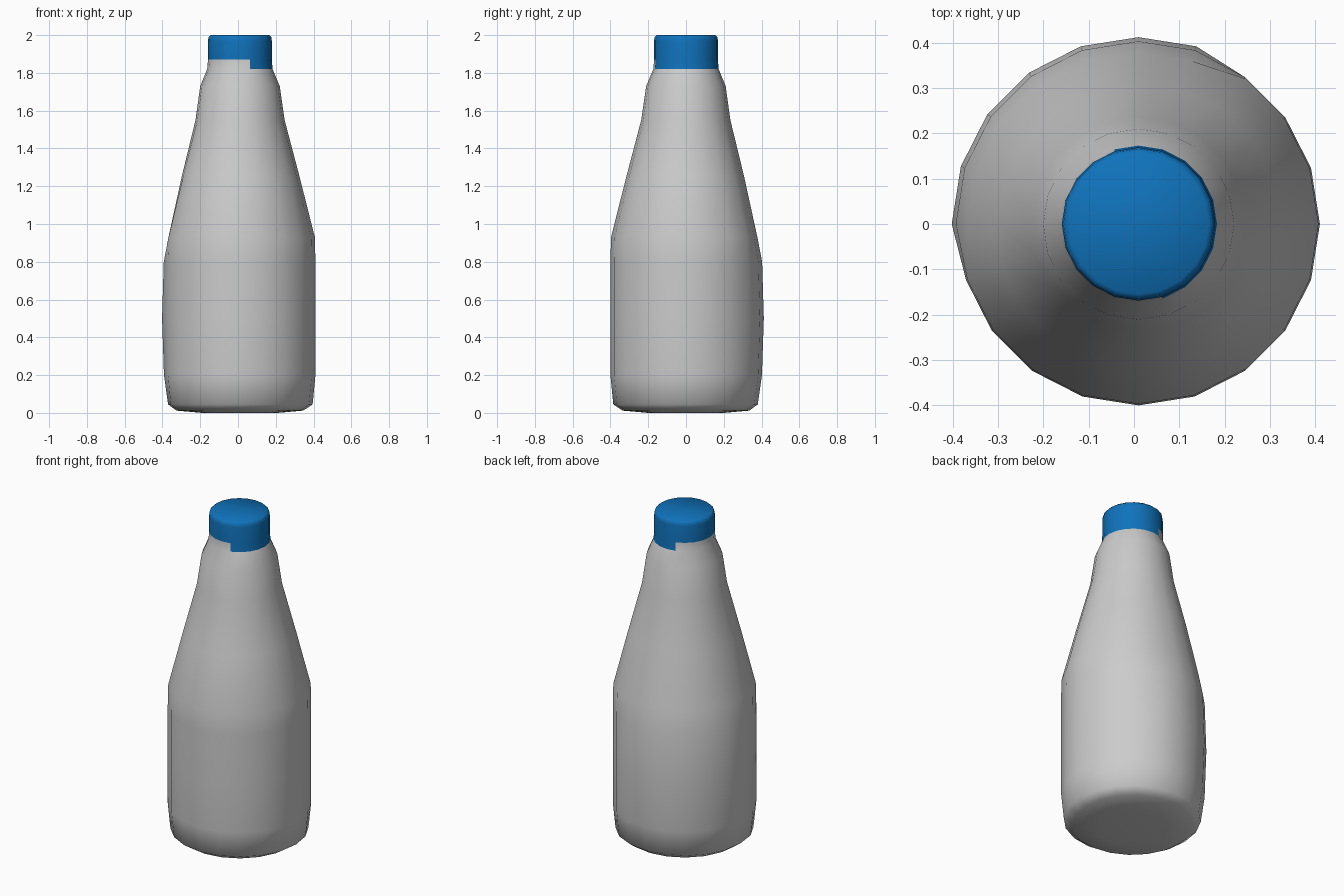
import bpy, bmesh, math

if "Cube" in bpy.data.objects:
    bpy.data.objects.remove(bpy.data.objects["Cube"])

SIDES = 20
CX = 0.01


def dented(i):
    # back-left part of the wall, about 72 to 180 degrees
    return 4 <= i <= 10


def lathe(name, rows, cap_start=False, cap_end=False, keep=None):
    """rows: (radius, z, radius on the back-left side)"""
    bm = bmesh.new()
    rings = []
    for r, z, rb in rows:
        ring = []
        for i in range(SIDES):
            a = 2 * math.pi * i / SIDES
            rad = rb if dented(i) else r
            ring.append(bm.verts.new((CX + rad * math.cos(a), rad * math.sin(a), z)))
        rings.append(ring)
    for j in range(len(rings) - 1):
        for i in range(SIDES):
            if keep and not keep(i, j):
                continue
            k = (i + 1) % SIDES
            bm.faces.new((rings[j][i], rings[j][k], rings[j + 1][k], rings[j + 1][i]))
    if cap_start:
        bm.faces.new(rings[0][::-1])
    if cap_end:
        bm.faces.new(rings[-1])
    loose = [v for v in bm.verts if not v.link_faces]
    bmesh.ops.delete(bm, geom=loose, context='VERTS')
    mesh = bpy.data.meshes.new(name)
    bm.to_mesh(mesh)
    bm.free()
    obj = bpy.data.objects.new(name, mesh)
    bpy.context.collection.objects.link(obj)
    for p in mesh.polygons:
        p.use_smooth = True
    return obj


def in_skirt(i):
    # half of the circumference, -72 to 108 degrees
    return i >= 16 or i <= 5


# bottle body: rounded base, straight wall, tapering shoulder, neck
body_rows = [(0.20, 0.0, 0.20), (0.335, 0.012, 0.335), (0.385, 0.045, 0.38),
             (0.40, 0.20, 0.402), (0.40, 0.50, 0.412), (0.40, 0.80, 0.403),
             (0.397, 0.93, 0.378), (0.316, 1.25, 0.308), (0.237, 1.55, 0.235),
             (0.211, 1.73, 0.210), (0.173, 1.82, 0.173), (0.169, 1.87, 0.169)]
last = len(body_rows) - 2
body = lathe("bottle_body", body_rows, cap_start=True,
             keep=lambda i, j: j < last or not in_skirt(i))

# screw cap, its lower edge stepped down on one half
cap_rows = [(0.173, 1.82, 0.173), (0.169, 1.87, 0.169), (0.169, 1.97, 0.169),
            (0.166, 1.99, 0.166), (0.155, 2.0, 0.155)]
cap = lathe("bottle_cap", cap_rows, cap_end=True,
            keep=lambda i, j: j > 0 or in_skirt(i))
blue = bpy.data.materials.new("cap_blue")
blue.diffuse_color = (0.005, 0.17, 0.50, 1)
blue.use_nodes = True
blue.node_tree.nodes["Principled BSDF"].inputs["Base Color"].default_value = blue.diffuse_color
cap.data.materials.append(blue)
